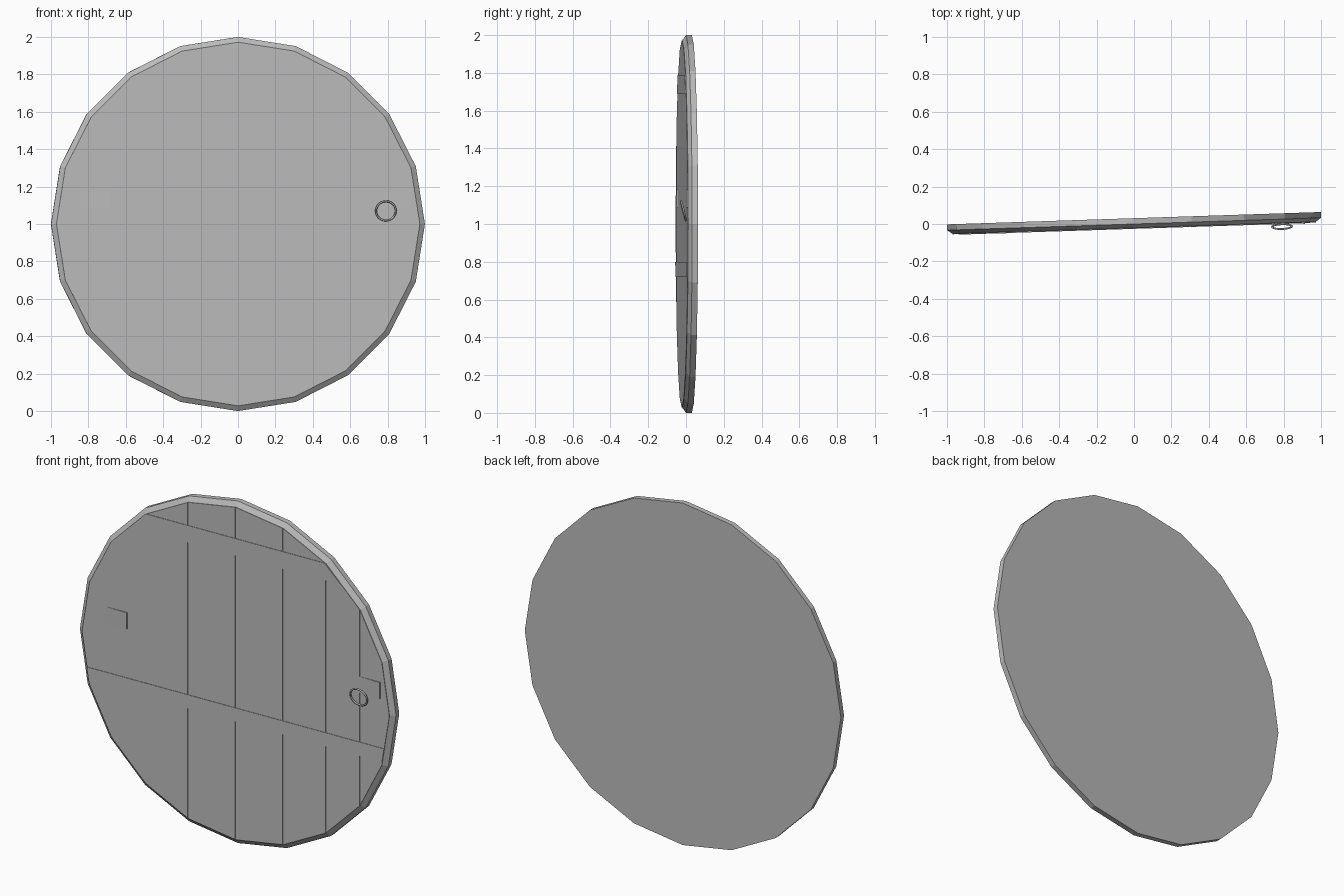
import bpy, bmesh, math
from mathutils import Matrix

cube = bpy.data.objects.get("Cube")
if cube:
    bpy.data.objects.remove(cube)

SIDES = 20
INNER = 0.972
# whole door stands slightly ajar
PLACE = Matrix.Translation((0, 0, 1)) @ Matrix.Rotation(0.033, 4, 'Z')

grey = bpy.data.materials.new("plain grey")
grey.use_nodes = True
COLOUR = (0.5, 0.5, 0.5, 1)
grey.diffuse_color = COLOUR
grey.node_tree.nodes["Principled BSDF"].inputs["Base Color"].default_value = COLOUR


def finish(name, bm, smooth=False):
    bmesh.ops.recalc_face_normals(bm, faces=bm.faces)
    mesh = bpy.data.meshes.new(name)
    bm.to_mesh(mesh)
    bm.free()
    mesh.materials.append(grey)
    obj = bpy.data.objects.new(name, mesh)
    obj.matrix_world = PLACE
    bpy.context.collection.objects.link(obj)
    for p in mesh.polygons:
        p.use_smooth = smooth
    return obj


def half_height(x, radius=INNER):
    """Half height of the polygon with SIDES corners at a given x."""
    step = math.tau / SIDES
    a = math.acos(max(-1, min(1, x / radius)))
    k = min(int(a / step + 1e-6), SIDES // 2 - 1)
    x0, x1 = (radius * math.cos(step * i) for i in (k, k + 1))
    z0, z1 = (radius * math.sin(step * i) for i in (k, k + 1))
    return z0 + (z1 - z0) * (x - x0) / (x1 - x0)


def slab(name, outline, front, back):
    bm = bmesh.new()
    rings = [[bm.verts.new((x, y, z)) for x, z in outline] for y in (front, back)]
    bm.faces.new(rings[0])
    bm.faces.new(rings[1])
    n = len(outline)
    for i in range(n):
        j = (i + 1) % n
        bm.faces.new((rings[0][i], rings[0][j], rings[1][j], rings[1][i]))
    return finish(name, bm)


# Round door body with a bevelled front rim
bm = bmesh.new()
rings = []
for radius, y in ((1, 0.031), (1, 0.0), (INNER, -0.020)):
    rings.append([bm.verts.new((radius * math.cos(math.tau * i / SIDES), y,
                                radius * math.sin(math.tau * i / SIDES)))
                  for i in range(SIDES)])
for a, b in zip(rings, rings[1:]):
    for i in range(SIDES):
        j = (i + 1) % SIDES
        bm.faces.new((a[i], a[j], b[j], b[i]))
bm.faces.new(rings[0])
bm.faces.new(rings[-1])
finish("door_body", bm)

# Upright planks whose seams meet the rim corners
corners = [INNER * math.cos(math.pi * i / 10) for i in range(10, -1, -1)]
seams = [corners[0]] + corners[2:9] + [corners[10]]
GAP = 0.003
for n, (left, right) in enumerate(zip(seams, seams[1:])):
    lo = left + (GAP if n else 0)
    hi = right - (GAP if n < len(seams) - 2 else 0)
    xs = [lo] + [c for c in corners if lo + 0.01 < c < hi - 0.01] + [hi]
    outline = [(x, half_height(x)) for x in xs]
    outline += [(x, -z) for x, z in reversed(outline) if z > 1e-5]
    # drop the doubled corner at the far right tip
    outline = [p for i, p in enumerate(outline)
               if i == 0 or math.dist(p, outline[i - 1]) > 1e-5]
    slab(f"plank_{n + 1}", outline, -0.023, -0.019)

# Horizontal straps ending at the rim
for name, low, high in (("lower_strap", -0.28, -0.20), ("upper_strap", 0.69, 0.79)):
    lw, hw = (half_height(z) for z in (low, high))
    slab(name, [(-lw, low), (lw, low), (hw, high), (-hw, high)], -0.026, -0.020)

# Small plates, their inner ends lifted off the planks
for name, x0, x1 in (("hinge_plate", -0.84, -0.685), ("latch_plate", 0.78, 0.915)):
    bm = bmesh.new()
    bmesh.ops.create_cube(bm, size=1)
    for v in bm.verts:
        right = v.co.x > 0
        front = v.co.y < 0
        v.co.x = x1 if right else x0
        v.co.y = (-0.029 if right else -0.023) if front else -0.020
        v.co.z = 0.135 + v.co.z * 0.095
    finish(name, bm)

# Pull ring hanging from the latch plate
bm = bmesh.new()
tilt = Matrix.Translation((0.79, -0.040, 0.07)) @ Matrix.Rotation(0.24, 4, 'X')
loops = []
for i in range(28):
    a = math.tau * i / 28
    loop = []
    for j in range(8):
        b = math.tau * j / 8
        r = 0.053 + 0.005 * math.cos(b)
        v = bm.verts.new((r * math.cos(a), 0.005 * math.sin(b), r * math.sin(a)))
        loop.append(v)
    loops.append(loop)
for i, a in enumerate(loops):
    b = loops[(i + 1) % len(loops)]
    for j in range(8):
        k = (j + 1) % 8
        bm.faces.new((a[j], a[k], b[k], b[j]))
bmesh.ops.transform(bm, matrix=tilt, verts=bm.verts)
finish("pull_ring", bm, smooth=True)
